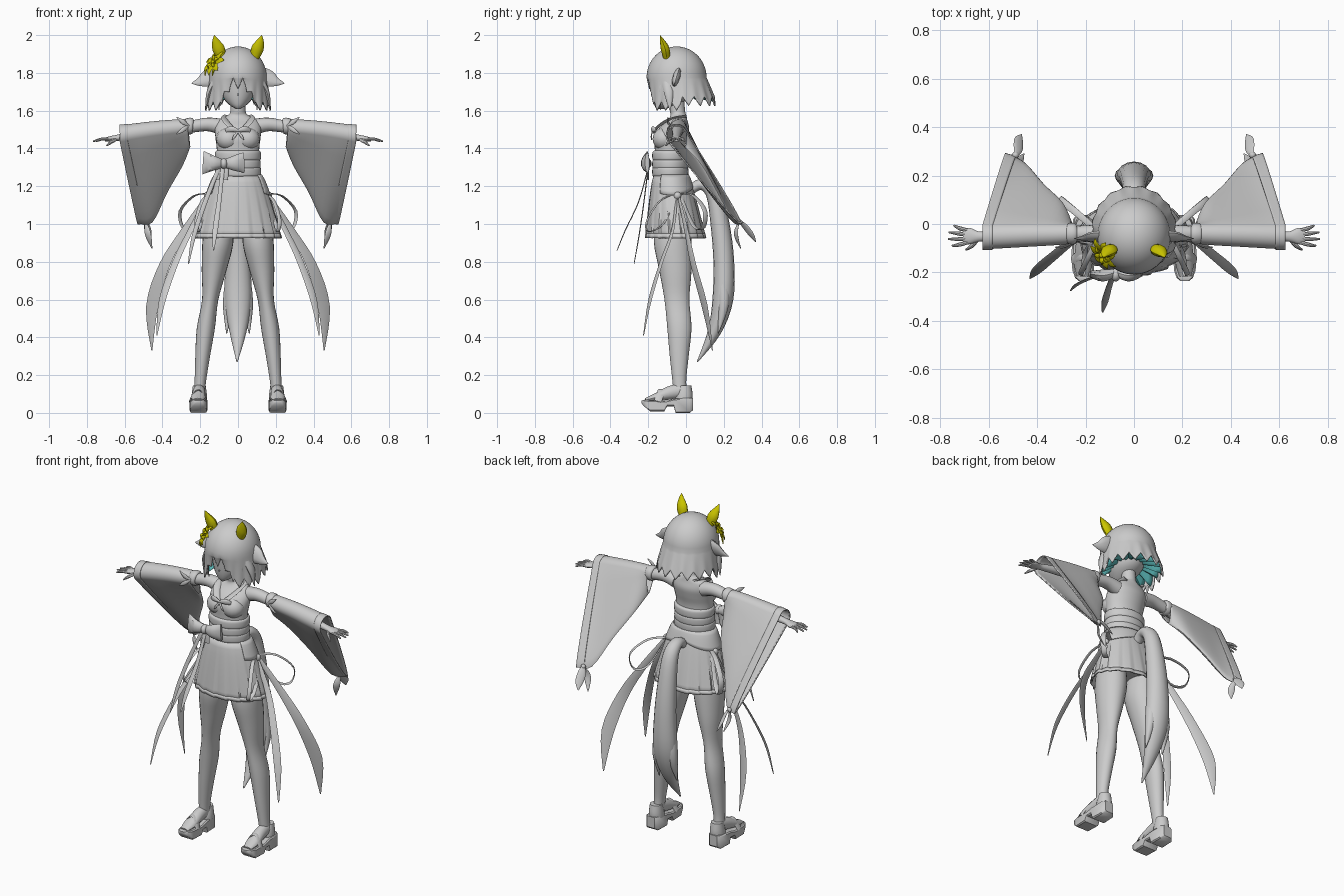
import bpy, bmesh, math
from mathutils import Vector as V
TAU = 2 * math.pi


def material(name, rgb):
    m = bpy.data.materials.new(name)
    m.diffuse_color = (*rgb, 1)
    return m


GREY = material("grey", (0.6, 0.6, 0.6))
YELLOW = material("yellow", (0.6, 0.56, 0.0))
TEAL = material("teal", (0.1, 0.46, 0.46))


def finish(name, bm, mat, thick=0, angle=40):
    bmesh.ops.remove_doubles(bm, verts=bm.verts, dist=0.0002)
    bmesh.ops.recalc_face_normals(bm, faces=bm.faces)
    me = bpy.data.meshes.new(name)
    bm.to_mesh(me)
    bm.free()
    me.materials.append(mat)
    me.polygons.foreach_set("use_smooth", [True] * len(me.polygons))
    me.set_sharp_from_angle(angle=math.radians(angle))
    ob = bpy.data.objects.new(name, me)
    bpy.context.collection.objects.link(ob)
    if thick:
        s = ob.modifiers.new("thickness", 'SOLIDIFY')
        s.thickness, s.offset = thick, 0
    return ob


def spline(pts, k=4):
    p = [pts[0]] + list(pts) + [pts[-1]]
    out = []
    for i in range(len(pts) - 1):
        for j in range(k):
            t = j / k
            out.append([0.5 * (2 * b + (c - a) * t + (2 * a - 5 * b + 4 * c - d) * t * t
                               + (3 * b - a - 3 * c + d) * t ** 3) for a, b, c, d in zip(*p[i:i + 4])])
    return out + [list(pts[-1])]


def loft(name, rings, mat=GREY, caps=True, thick=0):
    bm = bmesh.new()
    vs = [[bm.verts.new(p) for p in r] for r in rings]
    n = len(rings[0])
    for a, b in zip(vs, vs[1:]):
        for i in range(n):
            bm.faces.new((a[i], a[(i + 1) % n], b[(i + 1) % n], b[i]))
    if caps:
        bm.faces.new(vs[0])
        bm.faces.new(vs[-1])
    return finish(name, bm, mat, thick)


def tube(name, pts, sx=1, n=24, mat=GREY):
    """Stacked level ellipses: x, y, z, radius x, radius y."""
    return loft(name, [[(sx * x + max(rx, .001) * math.cos(TAU * i / n), y + max(ry, .001) * math.sin(TAU * i / n), z)
                        for i in range(n)] for x, y, z, rx, ry in spline(pts)], mat)


def sweep(name, pts, side=(1, 0, 0), sx=1, n=10, mat=GREY, k=4):
    """Ellipse along a path: x, y, z, half width along side, half thickness."""
    p = spline(pts, k)
    c = [V((sx * q[0], q[1], q[2])) for q in p]
    side = V((sx * side[0], side[1], side[2]))
    rings = []
    for i, q in enumerate(p):
        t = (c[min(i + 1, len(c) - 1)] - c[max(i - 1, 0)]).normalized()
        s = (side - t * side.dot(t)).normalized()
        m = t.cross(s)
        rings.append([c[i] + s * max(q[3], .001) * math.cos(TAU * j / n) + m * max(q[4], .001) * math.sin(TAU * j / n)
                      for j in range(n)])
    return loft(name, rings, mat)


def shell(name, f, a0, a1, na, nt, mat=GREY, thick=0.006):
    """Surface f(angle, t)."""
    bm = bmesh.new()
    g = [[bm.verts.new(f(a0 + (a1 - a0) * i / na, j / nt)) for j in range(nt + 1)] for i in range(na + 1)]
    for i in range(na):
        for j in range(nt):
            bm.faces.new((g[i][j], g[i + 1][j], g[i + 1][j + 1], g[i][j + 1]))
    return finish(name, bm, mat, thick)


def ball(name, c, r, mat=GREY):
    bm = bmesh.new()
    bmesh.ops.create_uvsphere(bm, u_segments=16, v_segments=10, radius=1)
    for v in bm.verts:
        v.co = V(c) + V([a * b for a, b in zip(v.co, r)])
    return finish(name, bm, mat)


# Head and face
tube("head", [(0, -.13, 1.61, .012, .025), (0, -.108, 1.63, .045, .06), (0, -.078, 1.67, .08, .1),
              (0, -.062, 1.73, .1, .122), (0, -.055, 1.8, .115, .13), (0, -.05, 1.87, .09, .1), (0, -.05, 1.9, .03, .03)])
ball("nose", (0, -.178, 1.685), (.004, .008, .006))


# Bobbed hair with pointed strands, longer beside the face
def hair(a, t):
    d = abs((a + math.pi) % TAU - math.pi)
    saw = abs((a * 18 / TAU) % 1 - .5) * 2
    ramp = min(1, max(0, (d - .3) / .3))
    low = 1.715 + .06 * (1 - saw) - .1 * ramp if d < .6 else (1.60 + .05 * saw if d < 1.7 else 1.625 + .05 * saw)
    if t < .5:
        ph = t * math.pi
        z, r = 1.775 + .161 * math.cos(ph), math.sin(ph)
    else:
        u = t * 2 - 1
        z = 1.775 - u * (1.775 - low)
        r = 1 + u * (.16 + .17 * max(0, -math.cos(a)) - .2 * max(0, math.cos(a)) - .05 * saw)
    return (.148 * r * math.sin(a), -.05 - .155 * r * math.cos(a), z)


# Coloured underside between the nape and the hair ends
def under_hair(a, t):
    x, y, z = hair(a, 1)
    q = .3 + .64 * t
    return (x * q, -.05 + (y + .05) * q, 1.7 + (z + .022 - 1.7) * t)


shell("hair", hair, 0, TAU, 108, 20, thick=.008)
shell("inner_hair", under_hair, .85, TAU - .85, 84, 4, TEAL, .004)
for sx in (1, -1):
    sweep("hair_tuft", [(.12, -.05, 1.785, .05, .022), (.165, -.053, 1.768, .046, .018), (.205, -.058, 1.752, .024, .011),
                        (.247, -.06, 1.745, .001, .001)], (0, .3, 1), sx)
    sweep("side_lock", [(.12, -.1, 1.76, .03, .02), (.155, -.09, 1.69, .025, .014), (.17, -.085, 1.60, .002, .002)],
          (0, 1, 0), sx)
    sweep("face_lock", [(.1, -.135, 1.78, .03, .014), (.108, -.145, 1.7, .024, .01), (.1, -.135, 1.605, .002, .002)],
          (1, .6, 0), sx)
    sweep("animal_ear", [(.085, -.1, 1.87, .02, .018), (.102, -.11, 1.925, .033, .024), (.117, -.124, 1.965, .021, .014),
                         (.126, -.138, 2.0, .001, .001)], (1, 0, 0), sx, mat=YELLOW)

# Hair flower: two rings of petals and hanging stamens
fn = V((-.68, -.5, .5)).normalized()
fu = V((0, 0, 1)).cross(fn).normalized()
fw = fn.cross(fu)
fc = V((-.122, -.122, 1.85))
for count, size, lift in ((7, .074, .012), (5, .042, .024)):
    for i in range(count):
        a = TAU * i / count + lift * 20
        d, s = fu * math.cos(a) + fw * math.sin(a), fw * math.cos(a) - fu * math.sin(a)
        path = [(*(fc + d * size * q + fn * lift * h), w * size, .0025)
                for q, h, w in ((.08, 0, .1), (.45, .9, .26), (.8, 1, .2), (1, .3, .02))]
        sweep("flower_petal", path, s, mat=YELLOW, n=8)
ball("flower_centre", fc + fn * .015, (.012, .012, .012), YELLOW)
for i in range(3):
    sweep("flower_stem", [(-.12 - .02 * i, -.14 + .02 * i, 1.84, .004, .003), (-.13 - .02 * i, -.165 + .03 * i, 1.815, .006, .003),
                          (-.135 - .02 * i, -.165 + .03 * i, 1.785, .002, .002)], mat=YELLOW, n=6)

# Body and layered waist sash
tube("torso", [(0, -.07, 1.0, .10, .08), (0, -.07, 1.12, .14, .10), (0, -.08, 1.25, .115, .085),
               (0, -.085, 1.39, .112, .08), (0, -.08, 1.46, .12, .088), (0, -.062, 1.51, .122, .078),
               (0, -.045, 1.55, .105, .052), (0, -.04, 1.575, .055, .042), (0, -.045, 1.6, .04, .04), (0, -.05, 1.68, .04, .04)], n=32)
for z, r in ((1.275, .122), (1.315, .119), (1.36, .121)):
    tube("waist_sash", [(0, -.083, z - .024, r - .008, .088), (0, -.083, z - .015, r, .095),
                        (0, -.083, z + .018, r, .095), (0, -.083, z + .028, r - .008, .086)], n=32)


# Pleated skirt with hem, and a short rear overskirt
def skirt(t0, t1, grow, pleat):
    def f(a, t):
        t = t0 + (t1 - t0) * t
        p = 1 + grow + pleat * t * ((a * 18 / TAU) % 1)
        w = t ** .75
        return ((.118 + .102 * w) * p * math.sin(a), -.08 + .025 * t - (.088 + .064 * w) * p * math.cos(a), 1.26 - .335 * t)
    return f


def flap(a, t):
    return skirt(0, .16 + .16 * abs(math.sin(a)), .05, 0)(a, t)


shell("skirt", skirt(0, 1, 0, .06), 0, TAU, 108, 8)
shell("skirt_hem", skirt(.93, 1, .01, .06), 0, TAU, 108, 1, thick=.004)
shell("overskirt", flap, 1.0, TAU - 1.0, 48, 5)

# Front sash bow with two trailing ribbons
for tip, h in ((-.184, .062), (.032, .054)):
    m = (tip - .075) / 2
    sweep("sash_bow", [(-.075, -.2, 1.32, .02, .015), (m, -.213, 1.322, .04, .026),
                       (tip, -.205, 1.325, h, .012)], (0, 0, 1))
ball("bow_knot", (-.075, -.21, 1.32), (.02, .028, .028))
sweep("bow_ribbon", [(-.08, -.2, 1.3, .01, .003), (-.1, -.25, 1.12, .012, .003), (-.12, -.32, .97, .014, .003),
                     (-.13, -.365, .86, .003, .002)])
sweep("bow_ribbon", [(-.1, -.2, 1.3, .01, .003), (-.18, -.225, 1.1, .012, .003), (-.235, -.25, .93, .011, .003),
                     (-.262, -.275, .79, .003, .002)])
for x in (-.09, -.06):
    sweep("bow_end", [(x, -.195, 1.31, .012, .004), (x * 1.1, -.2, 1.27, .016, .004), (x * 1.15, -.2, 1.235, .016, .004)])

# Tail hanging behind
sweep("tail", [(0, .01, 1.17, .025, .025), (0, .08, 1.21, .035, .03), (0, .145, 1.16, .045, .04), (0, .18, 1.0, .055, .05),
               (0, .2, .8, .065, .055), (0, .195, .6, .072, .055), (0, .15, .43, .045, .035), (-.005, .06, .27, .003, .003)], n=16)
for sx in (1, -1):
    sweep("tail_strand", [(.03, .19, .75, .03, .03), (.05, .2, .58, .03, .03), (.06, .17, .42, .002, .002)], (1, 0, 0), sx)


# Sleeve: round at the arm (centre, radius), tapering to a hanging lower edge
def sleeve(name, stations, sx):
    rings = []
    for q in spline(stations):
        c, b, r = V(q[:3]), V(q[3:6]), q[6]
        d = b - c
        m = V((0, d.z, -d.y)).normalized()
        up = V((0, -d.y, -d.z)).normalized()
        ring = []
        for i in range(32):
            co, si = math.cos(TAU * i / 32), math.sin(TAU * i / 32)
            if co > -1e-6:
                p = c + up * r * co + m * r * si
            else:
                w = r * (1 + co) ** .6 if co > -.999 else 0
                p = c - d * co + m * math.copysign(w, si)
            ring.append((sx * p.x, p.y, p.z))
        rings.append(ring)
    loft(name, rings, caps=False, thick=.005)


for sx in (1, -1):
    # Collar and chest bow
    sweep("collar", [(.06, 0, 1.572, .018, .005), (.07, -.09, 1.553, .02, .005), (.04, -.148, 1.515, .018, .005),
                     (.005, -.17, 1.485, .01, .005)], (1, 0, .3), sx)
    ball("bust", (sx * .05, -.115, 1.45), (.066, .062, .06))
    sweep("chest_bow", [(0, -.178, 1.495, .006, .006), (.035, -.176, 1.503, .016, .008), (.065, -.16, 1.495, .01, .004)], (0, 0, 1), sx)
    sweep("chest_bow_tail", [(0, -.178, 1.49, .004, .003), (.018, -.184, 1.465, .007, .003), (.03, -.182, 1.445, .002, .002)], (1, 0, 0), sx)
    # Arm, band and hand
    sweep("arm", [(.09, -.04, 1.515, .042, .042), (.16, -.04, 1.527, .037, .036), (.25, -.04, 1.515, .032, .032), (.4, -.045, 1.49, .03, .03),
                  (.58, -.05, 1.465, .022, .02), (.64, -.052, 1.456, .021, .016), (.68, -.05, 1.45, .034, .014),
                  (.705, -.05, 1.446, .028, .01)], (0, 1, 0), sx, 16)
    sweep("arm_band", [(.238, -.04, 1.52, .034, .034), (.246, -.04, 1.52, .043, .043), (.27, -.04, 1.516, .043, .043),
                       (.278, -.04, 1.515, .034, .034)], (0, 1, 0), sx, 16)
    for up in (1, -1):
        sweep("band_ribbon", [(.26, -.082, 1.52, .004, .003), (.29, -.096, 1.52 + .02 * up, .012, .004),
                              (.325, -.096, 1.52 + .045 * up, .002, .002)], (0, 0, 1), sx, 8)
    for i, tip in enumerate((.752, .768, .765, .745)):
        y = -.075 + .016 * i
        sweep("finger", [(.685, y, 1.449, .008, .008), (.72, y * 1.4 + .02, 1.45, .0085, .008),
                         (tip, -.09 + .028 * i, 1.438, .004, .004)], (0, 1, 0), sx, 8)
    sweep("thumb", [(.645, -.06, 1.45, .011, .009), (.67, -.09, 1.435, .01, .009), (.695, -.107, 1.415, .004, .004)], (0, 0, 1), sx, 8)
    # Hanging sleeve, cuff and tassel
    sleeve("sleeve", [(.265, -.04, 1.513, .255, -.005, 1.41, .04), (.34, -.042, 1.506, .295, .085, 1.31, .044),
                      (.43, -.044, 1.496, .375, .165, 1.17, .047), (.53, -.047, 1.482, .455, .255, 1.01, .05),
                      (.622, -.05, 1.468, .53, .29, 1.005, .052)], sx)
    sleeve("sleeve_cuff", [(.584, -.05, 1.474, .487, .28, 1.002, .054), (.626, -.05, 1.468, .532, .292, 1.0, .055)], sx)
    ball("tassel_knot", (sx * .49, .285, 1.01), (.014, .014, .014))
    sweep("tassel", [(.49, .28, 1.02, .005, .003), (.48, .31, .99, .022, .005), (.475, .345, .945, .022, .005),
                     (.465, .37, .905, .002, .002)], (1, .5, .6), sx)
    sweep("tassel", [(.49, .28, 1.01, .005, .003), (.48, .265, .96, .018, .005), (.47, .27, .92, .016, .005),
                     (.455, .29, .87, .002, .002)], (1, .6, 0), sx)
    # Hip loops and long ribbons
    sweep("hip_loop", [(.15, -.03, 1.16, .012, .003), (.23, .04, 1.15, .014, .003), (.305, .1, 1.07, .015, .003),
                       (.29, .09, .98, .015, .003), (.23, .04, .99, .014, .003), (.16, -.02, 1.13, .01, .003)], (-.6, .8, 0), sx, 8)
    sweep("hip_loop", [(.15, -.06, 1.16, .01, .003), (.19, -.14, 1.12, .011, .003), (.22, -.205, 1.02, .011, .003),
                       (.21, -.2, .96, .011, .003), (.2, -.12, 1.0, .011, .003), (.16, -.06, 1.13, .01, .003)], (.9, .4, 0), sx, 8)
    ball("hip_knot", (sx * .165, -.045, 1.15), (.016, .02, .02))
    sweep("long_ribbon", [(.16, -.05, 1.15, .01, .003), (.25, -.07, .97, .016, .003), (.33, -.13, .8, .02, .003),
                          (.4, -.19, .6, .02, .003), (.43, -.225, .41, .003, .002)], (1, .5, 0), sx, 8)
    sweep("long_ribbon", [(.16, -.04, 1.15, .012, .003), (.28, 0, .97, .02, .003), (.39, .04, .78, .03, .003),
                          (.455, .1, .56, .035, .003), (.456, .14, .33, .003, .002)], (1, .5, 0), sx, 8)
    # Leg, foot and platform sandal
    tube("leg", [(.105, -.07, 1.02, .07, .09), (.107, -.07, .9, .082, .1), (.127, -.056, .75, .065, .085),
                 (.147, -.048, .6, .043, .066), (.17, -.035, .45, .048, .064), (.187, -.036, .3, .039, .05),
                 (.2, -.035, .16, .03, .036), (.205, -.025, .08, .03, .04)], sx)
    sweep("foot", [(.205, -.02, .12, .03, .04), (.207, -.09, .105, .034, .036), (.21, -.16, .082, .038, .022),
                   (.212, -.215, .068, .025, .01)], (1, 0, 0), sx, 14)
    tube("sandal_heel", [(.205, -.012, .07, .042, .046), (.205, -.01, .1, .04, .045), (.205, -.005, .145, .034, .033)], sx, 20)
    sweep("sandal_strap", [(.165, -.15, .06, .02, .005), (.185, -.135, .103, .02, .005), (.21, -.13, .122, .02, .005),
                           (.235, -.135, .103, .02, .005), (.255, -.15, .06, .02, .005)], (0, 1, 0), sx, 8)
    # Sole rings along its length: y, top, bottom, half width
    sole = []
    for y, top, low, w in ((-.235, .065, .05, .018), (-.222, .07, .035, .034), (-.19, .066, .008, .045), (-.115, .064, .008, .048),
                           (-.1, .065, .035, .047), (-.065, .074, .035, .045), (-.055, .075, 0, .045), (.02, .08, 0, .042),
                           (.038, .08, .015, .026)):
        sole.append([(sx * .21 + e * w, y, h) for e, h in ((-.85, top), (.85, top), (1, top - .006), (1, low + .006),
                                                           (.85, low), (-.85, low), (-1, low + .006), (-1, top - .006))])
    loft("sandal_sole", sole)
